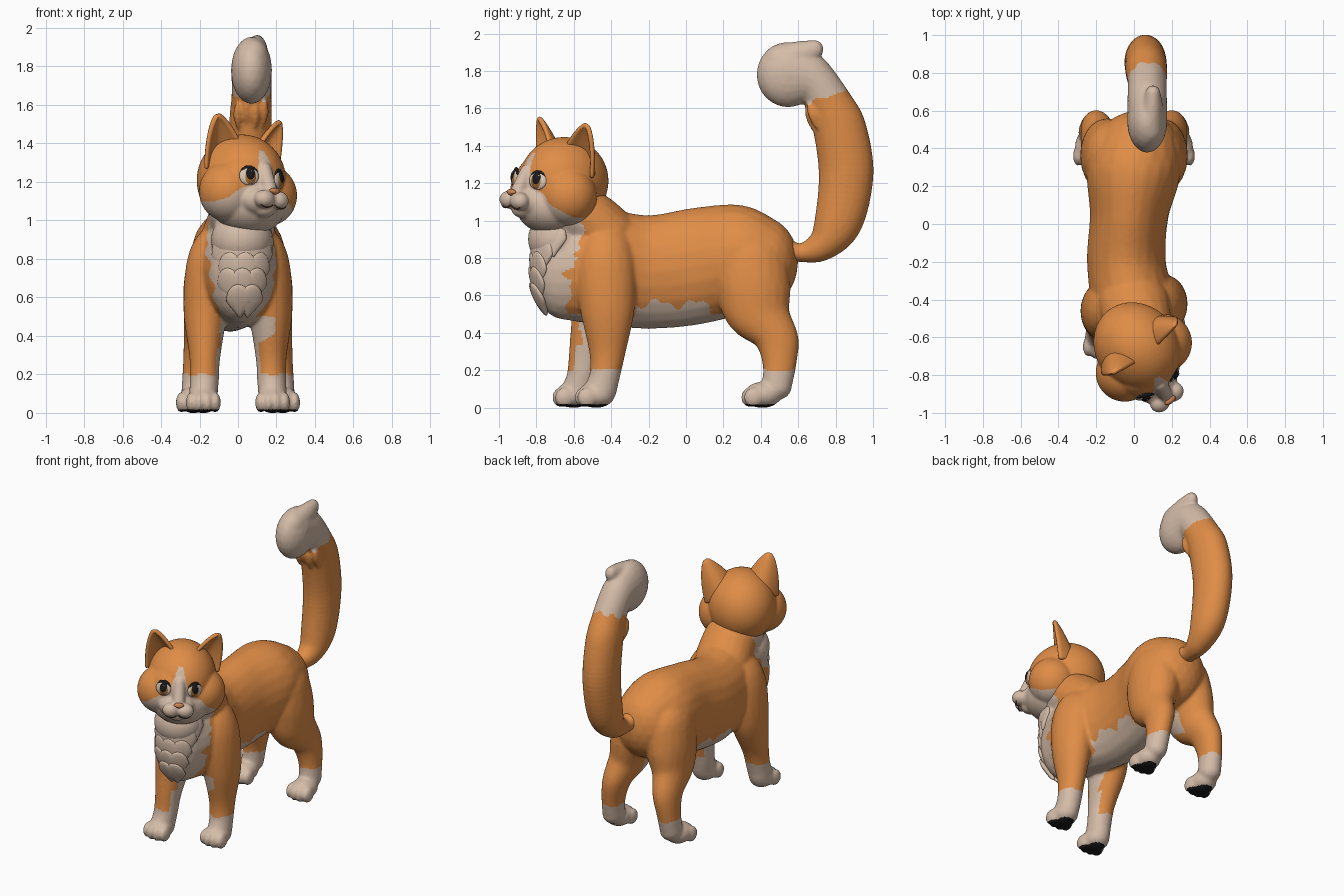
import bpy, bmesh
from math import sin, cos, radians, pi
from mathutils import Matrix

if "Cube" in bpy.data.objects:
    bpy.data.objects.remove(bpy.data.objects["Cube"])


def material(name, r, g, b):
    m = bpy.data.materials.new(name)
    m.use_nodes = True
    m.diffuse_color = (r, g, b, 1)
    bsdf = next(n for n in m.node_tree.nodes if n.type == 'BSDF_PRINCIPLED')
    bsdf.inputs["Base Color"].default_value = (r, g, b, 1)
    bsdf.inputs["Roughness"].default_value = 0.8
    return m


ORANGE = material("orange fur", 0.74, 0.265, 0.062)
CREAM = material("cream fur", 0.66, 0.50, 0.39)
BLACK = material("black", 0.01, 0.01, 0.011)
WHITE = material("eye white", 0.68, 0.56, 0.46)
GOLD = material("gold iris", 0.42, 0.15, 0.03)
NOSE = material("nose orange", 0.62, 0.23, 0.09)
BROWN = material("mouth brown", 0.1, 0.035, 0.015)
FUR = [ORANGE, CREAM, BLACK]


def blob(bm, c, r, rot=Matrix(), detail=4, taper=0):
    """Ellipsoid; taper narrows its lower half to a point."""
    verts = bmesh.ops.create_icosphere(bm, subdivisions=detail, radius=1)["verts"]
    mat = Matrix.Translation(c) @ rot @ Matrix.Diagonal((*r, 1))
    for v in verts:
        v.co.x *= 1 + taper * min(0, v.co.z)
        v.co = mat @ v.co


def chain(bm, rows, steps=9):
    """Ellipsoids (x, y, z, rx, ry, rz) spaced along a smooth path."""
    p = [rows[0]] + list(rows) + [rows[-1]]
    for i in range(1, len(p) - 2):
        for k in range(steps + (i == len(p) - 3)):
            t = k / steps
            v = [0.5 * (2 * b + (c - a) * t + (2 * a - 5 * b + 4 * c - d) * t * t
                        + (3 * b - a - 3 * c + d) * t ** 3)
                 for a, b, c, d in zip(*p[i - 1:i + 3])]
            blob(bm, v[:3], v[3:], detail=3)


def finish(name, bm, mats, matrix=Matrix()):
    me = bpy.data.meshes.new(name)
    bm.to_mesh(me)
    bm.free()
    ob = bpy.data.objects.new(name, me)
    bpy.context.collection.objects.link(ob)
    ob.matrix_world = matrix
    for m in mats:
        me.materials.append(m)
    me.shade_smooth()
    return ob


def sculpt(name, bm, rule, voxel, smooth, matrix=Matrix()):
    """Fuse overlapping blobs into one skin, then colour faces by a rule."""
    ob = finish(name, bm, [], matrix)
    rm = ob.modifiers.new("fuse", 'REMESH')
    rm.mode, rm.voxel_size = 'VOXEL', voxel
    sm = ob.modifiers.new("soften", 'SMOOTH')
    sm.factor, sm.iterations = 0.5, smooth
    dg = bpy.context.evaluated_depsgraph_get()
    me = bpy.data.meshes.new_from_object(ob.evaluated_get(dg))
    ob.modifiers.clear()
    ob.data = me
    me.materials.clear()
    for m in FUR:
        me.materials.append(m)
    for f in me.polygons:
        f.material_index = rule(f.center, f.normal)
    me.shade_smooth()


# Torso, neck and rump
bm = bmesh.new()
chain(bm, [(0.01, -.65, .74, .17, .18, .27), (0, -.45, .75, .22, .2, .31),
           (-.04, -.2, .725, .21, .155, .305), (-.025, .05, .755, .21, .155, .315),
           (0, .28, .79, .25, .185, .295), (.02, .41, .78, .215, .19, .24)])
chain(bm, [(0, -.42, .92, .19, .16, .16), (.02, -.52, 1.0, .18, .17, .16),
           (.03, -.62, 1.05, .18, .17, .16)])
blob(bm, (.02, -.69, .9), (.16, .155, .15))


# Legs and paws
def paw(x, y):
    blob(bm, (x, y, .068), (.08, .1, .07))
    for k in (-1.5, -.5, .5, 1.5):
        blob(bm, (x + k * .042, y - .072 + abs(k) * .015, .054), (.028, .052, .054))


for s, d in ((1, 0), (-1, -.12)):
    chain(bm, [(s * .11, -.43 + d * .1, .84, .12, .15, .14),
               (s * .14, -.43 + d * .2, .72, .135, .165, .2),
               (s * .168, -.42 + d * .4, .52, .115, .145, .12),
               (s * .172, -.42 + d * .9, .3, .082, .098, .08),
               (s * .175, -.435 + d, .17, .076, .083, .07),
               (s * .18, -.46 + d, .09, .075, .09, .07)])
    paw(s * .18, -.48 + d)
    chain(bm, [(s * .115, .35, .74, .155, .2, .22), (s * .14, .36, .64, .145, .2, .2),
               (s * .168, .385, .5, .115, .17, .14), (s * .195, .48, .37, .088, .122, .08),
               (s * .215, .5, .24, .072, .092, .07), (s * .225, .485, .11, .07, .08, .07)])
    paw(s * .232, .41)


def body_colour(c, n):
    x, y, z = c
    rag = .02 * sin(y * 31) + .012 * sin(y * 67 + 1)
    if z < .018 and n.z < -.4:
        return 2
    if z < .2 + .008 * sin(x * 60):
        return 1
    # Chest bib
    drop, wave = .95 - z, .012 * sin(z * 55)
    if (z > .46 and y < -.55 - max(0, drop) * .2 + wave
            and -.18 + drop * .17 < x + wave < .215 - drop * .1):
        return 1
    # Inner legs
    inner = -n.x if x > 0 else n.x
    if y < -.25 and z < .5:
        if inner > .8 and (z < .34 or z > .42 or x > 0):
            return 1
        if x > 0 and z > .35 + .5 * max(0, x - .08) and x < .19 and n.y < -.1:
            return 1
    # Belly
    if -.66 < y < .4 and z < .555 + rag:
        if abs(x) < .09 or (-.27 < y < .13) or (inner > .3 and z > .42 and y > 0):
            return 1
    return 0


sculpt("body", bm, body_colour, .01, 9)

# Chest ruff: overlapping pointed tufts
bm = bmesh.new()
for row in range(5):
    z = .9 - row * .08
    n = 4 - row // 2 + (row == 0)
    w = (1 - ((z - .76) / .36) ** 2) ** .5
    for i in range(n):
        a = radians((i - (n - 1) / 2) * (32 - row * 2) + 6 - (row % 2) * 5)
        c = (.02 + .155 * w * sin(a), -.653 - .16 * w * cos(a), z)
        tilt = Matrix.Rotation(radians(-9 + row * 9), 4, 'X')
        blob(bm, c, (.068, .021, .098), Matrix.Rotation(a, 4, 'Z') @ tilt, 3, .8)
finish("chest_ruff", bm, [CREAM])

# Tail with pale tip
bm = bmesh.new()
chain(bm, [(.04, .48, .87, .08, .07, .07), (.05, .61, .828, .055, .055, .05),
           (.06, .73, .87, .08, .08, .085), (.06, .815, .99, .105, .13, .11),
           (.06, .856, 1.25, .112, .148, .1), (.065, .82, 1.5, .112, .145, .1),
           (.07, .76, 1.64, .105, .13, .09), (.07, .67, 1.76, .105, .115, .13),
           (.07, .545, 1.78, .107, .168, .175)])
chain(bm, [(.08, .51, 1.845, .08, .1, .1), (.095, .61, 1.875, .06, .07, .085),
           (.1, .69, 1.915, .04, .045, .05)])
# Ragged fur where the tail meets its tip
for i in range(4):
    blob(bm, (i * .045, .685 - .012 * sin(i * 1.05), 1.54 + .02 * (i % 2)),
         (.025, .03, .08), Matrix.Rotation(.35, 4, 'X'), 3, .7)


def tail_colour(c, n):
    return int(c.z > 1.605 + .4 * (c.y - .6) + .014 * sin(c.x * 70 + c.y * 40))


sculpt("tail", bm, tail_colour, .01, 5)

# Head, in its own frame facing -y, then turned and tilted
FACE = -.03
HEAD = (Matrix.Translation((.034, -.678, 1.19)) @ Matrix.Rotation(radians(38), 4, 'Z')
        @ Matrix.Rotation(radians(5), 4, 'Y'))
bm = bmesh.new()
blob(bm, (0, .03, .02), (.22, .25, .237))
blob(bm, (FACE, -.06, 0), (.19, .165, .17))
blob(bm, (0, -.05, -.11), (.195, .185, .155))
blob(bm, (FACE, -.18, -.09), (.12, .1, .085))
blob(bm, (FACE, -.215, -.135), (.06, .06, .045))
chain(bm, [(FACE, -.2, .06, .04, .04, .05), (FACE, -.255, -.04, .04, .04, .04)])
for s in (1, -1):
    blob(bm, (s * .125, -.035, -.05), (.158, .155, .16))
    blob(bm, (FACE + s * .046, -.275, -.085), (.056, .05, .048))


def head_colour(c, n):
    x, y, z = abs(c.x - FACE), c.y, c.z
    if y > .04 + .015 * sin(z * 60):
        return 0
    if z < .0:
        return int(x < .085 - 1.25 * z + .006 * sin(z * 90))
    return int(z < .17 and x < .014 + .055 * (.17 - z) / .17 and y < 0)


sculpt("head", bm, head_colour, .008, 8, HEAD)

for s, side in ((1, "left"), (-1, "right")):
    # Ear: cupped shell
    bm = bmesh.new()
    grid = []
    for i in range(13):
        u = i / 12
        w = .116 * (1 - u) ** .75 * (1 + .3 * u) + .006
        grid.append([bm.verts.new((w * v, .12 * (1 - v * v) * (1 - u) ** .8, .27 * u))
                     for v in (j / 5 - 1 for j in range(11))])
    for a, b in zip(grid, grid[1:]):
        for j in range(10):
            bm.faces.new((a[j], a[j + 1], b[j + 1], b[j]))
    place = (HEAD @ Matrix.Translation((s * .126, -.005, .088))
             @ Matrix.Rotation(s * radians(18), 4, 'Y') @ Matrix.Rotation(s * radians(16), 4, 'Z'))
    ear = finish(side + "_ear", bm, [ORANGE], place)
    sol = ear.modifiers.new("thickness", 'SOLIDIFY')
    sol.thickness, sol.offset = .026, 0
    sub = ear.modifiers.new("round", 'SUBSURF')
    sub.levels = sub.render_levels = 1

    # Eye: thin nested domes
    frame = (HEAD @ Matrix.Translation((FACE + s * .1, -.2, .03))
             @ Matrix.Rotation(s * radians(26), 4, 'Z') @ Matrix.Rotation(radians(-6), 4, 'X'))
    for part, mat, dx, dz, r in (("eye_lid", BLACK, 0, .006, (.05, .014, .05)),
                                 ("eye_white", WHITE, 0, 0, (.052, .017, .049)),
                                 ("iris", GOLD, -s * .004, -.002, (.039, .021, .045)),
                                 ("pupil", BLACK, -s * .004, .005, (.031, .025, .041)),
                                 ("eye_glint", WHITE, .008, .024, (.007, .026, .008))):
        bm = bmesh.new()
        blob(bm, (dx, 0, dz), r, detail=3)
        finish(side + "_" + part, bm, [mat], frame)

    # Mouth: smile line under the muzzle pad
    cu = bpy.data.curves.new(side + "_mouth", 'CURVE')
    cu.dimensions, cu.bevel_depth = '3D', .0035
    sp = cu.splines.new('POLY')
    sp.points.add(8)
    for i, p in enumerate(sp.points):
        a = pi * (1.02 + .75 * i / 8)
        x = .046 + .046 * cos(a)
        p.co = (FACE + s * x, -.3 + .4 * abs(x - .04) ** 1.3, -.092 + .036 * sin(a), 1)
    mouth = bpy.data.objects.new(side + "_mouth", cu)
    bpy.context.collection.objects.link(mouth)
    mouth.matrix_world = HEAD
    cu.materials.append(BROWN)

# Nose
bm = bmesh.new()
blob(bm, (FACE, -.298, -.042), (.034, .018, .018), detail=3, taper=.7)
finish("nose", bm, [NOSE], HEAD)
